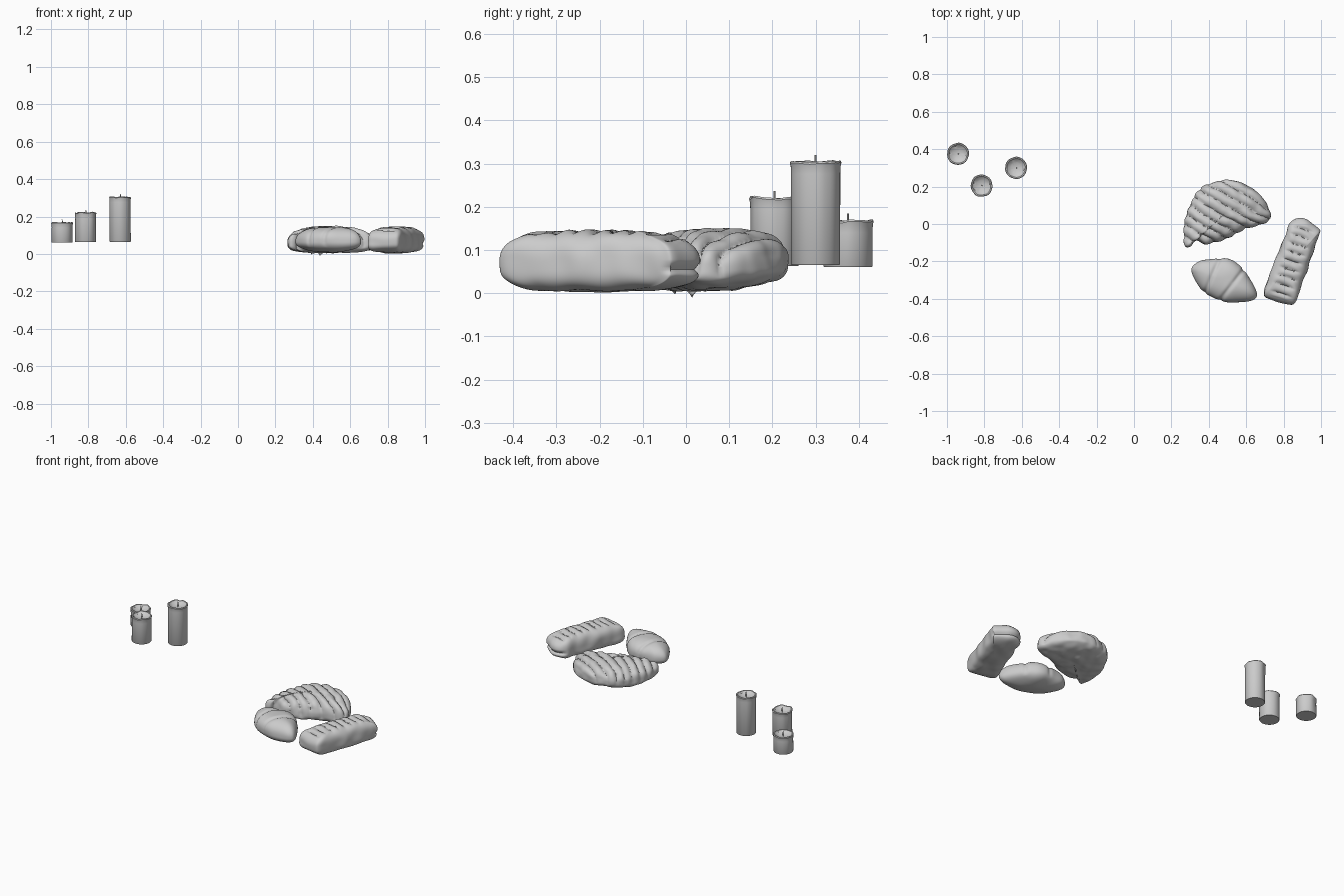
import bpy, bmesh, math
from mathutils import Vector, noise

if "Cube" in bpy.data.objects:
    bpy.data.objects.remove(bpy.data.objects["Cube"])


def finish(name, bm, angle=40):
    bmesh.ops.recalc_face_normals(bm, faces=bm.faces)
    me = bpy.data.meshes.new(name)
    bm.to_mesh(me)
    bm.free()
    ob = bpy.data.objects.new(name, me)
    bpy.context.collection.objects.link(ob)
    bpy.ops.object.select_all(action='DESELECT')
    ob.select_set(True)
    bpy.context.view_layer.objects.active = ob
    bpy.ops.object.shade_smooth_by_angle(angle=math.radians(angle))
    return ob


def bridge(bm, rings):
    for a, b in zip(rings, rings[1:]):
        n = max(len(a), len(b))
        for i in range(n):
            j = (i + 1) % n
            if len(a) == 1:
                bm.faces.new((a[0], b[i], b[j]))
            elif len(b) == 1:
                bm.faces.new((a[i], a[j], b[0]))
            else:
                bm.faces.new((a[i], a[j], b[j], b[i]))


# ---- candles: lathed body with dished top, plus a thin wick
def candle(name, x, y, z0, z1, wick_top, r=0.058, seg=48):
    prof = [(0, z0), (r - 0.003, z0), (r - 0.001, z0 + 0.003), (r - 0.002, z1 - 0.03),
            (r - 0.001, z1 - 0.012), (r + 0.001, z1 - 0.004), (r - 0.002, z1),
            (r - 0.008, z1 - 0.001), (r - 0.014, z1 - 0.009), (0.034, z1 - 0.014),
            (0.027, z1 - 0.019), (0, z1 - 0.02)]
    bm = bmesh.new()
    rings = []
    for k, (rad, z) in enumerate(prof):
        ring = []
        for i in range(1 if rad == 0 else seg):
            a = 2 * math.pi * i / seg
            c, s = math.cos(a), math.sin(a)
            w = noise.noise(Vector((c * 2.2 + x * 9, s * 2.2, y * 7)))
            dz = 0.005 * w - 0.001 if 4 <= k <= 8 else 0
            dr = 0.003 * w if 3 <= k <= 10 else 0
            if rad == 0:
                dz = dr = 0
            ring.append(bm.verts.new((x + (rad + dr) * c, y + (rad + dr) * s, z + dz)))
        rings.append(ring)
    bridge(bm, rings)
    finish(name, bm)
    bm = bmesh.new()
    rings = []
    zb = z1 - 0.022
    for t in (0, 0.35, 0.7, 1):
        ox = 0.003 * math.sin(t * 3)
        rings.append([bm.verts.new((x + ox + 0.0022 * math.cos(i * math.pi / 4),
                                    y + 0.0022 * math.sin(i * math.pi / 4),
                                    zb + t * (wick_top - zb))) for i in range(8)])
    bridge(bm, rings)
    bm.faces.new(rings[-1])
    bm.faces.new(rings[0])
    finish(name + "_wick", bm)


candle("short_candle", -0.941, 0.375, 0.06, 0.17, 0.184)
candle("medium_candle", -0.815, 0.205, 0.063, 0.223, 0.236)
candle("tall_candle", -0.63, 0.30, 0.065, 0.306, 0.32)


# ---- pastries: smooth closed outline inflated above and below its widest ring
def smooth_outline(pts, n):
    out, m = [], len(pts)
    for i in range(n):
        u = i * m / n
        k, t = int(u), u - int(u)
        a, b, c, d = (Vector(pts[(k + o) % m]) for o in (-1, 0, 1, 2))
        out.append(0.5 * (2 * b + (c - a) * t + (2 * a - 5 * b + 4 * c - d) * t * t
                          + (3 * b - a - 3 * c + d) * t ** 3))
    return out


def pastry(name, pts, centre, z_bot, z_mid, z_top, n_top, n_bot, detail, bend=None,
           seg=176, rows=44):
    c = Vector(centre)
    outline = smooth_outline(pts, seg)
    bm = bmesh.new()
    rings = []
    for k in range(-rows, rows + 1):
        u = k / rows
        t = math.cos(u * math.pi / 2) if abs(u) < 1 else 0
        n = n_top if u > 0 else n_bot
        h = max(0, 1 - t ** n) ** (1 / n)
        z = z_mid + h * ((z_top - z_mid) if u > 0 else (z_bot - z_mid))
        ring = []
        for p in (outline if t > 0 else [c]):
            q = c + (p - c) * t
            ring.append(bm.verts.new((q.x, q.y, z + (bend(q.x, q.y) if bend else 0))))
        rings.append(ring)
    bridge(bm, rings)
    bmesh.ops.recalc_face_normals(bm, faces=bm.faces)
    bm.normal_update()
    moves = [(v, v.normal * detail(v.co, v.normal)) for v in bm.verts]
    for v, d in moves:
        v.co += d
    finish(name, bm, 60)


def lumps(p, scale, amount):
    return noise.noise(p * scale) * amount


# half-moon turnover with diagonal overlapping ridges
def turnover_detail(p, n):
    q = 0.52 * p.x + 0.86 * p.y + lumps(p, 9, 0.009)
    ridge = abs(math.sin(math.pi * (q - 0.03) / 0.052)) ** 0.5 - 0.95
    side = min(1, max(0, n.z + 0.55))
    return 0.019 * ridge * side + lumps(p, 22, 0.005)


pastry("slashed_turnover",
       [(0.272, -0.115), (0.265, -0.03), (0.285, 0.07), (0.345, 0.18), (0.43, 0.224),
        (0.50, 0.238), (0.59, 0.216), (0.66, 0.17), (0.71, 0.107), (0.732, 0.035),
        (0.68, -0.005), (0.59, -0.03), (0.483, -0.085), (0.39, -0.108), (0.334, -0.092),
        (0.30, -0.118)],
       (0.48, 0.05), 0.006, 0.06, 0.148, 2.4, 3.5, turnover_detail,
       lambda x, y: 0.015 * max(0, (y - 0.08) / 0.15))


# croissant with a broad centre wrap stepping down to the tips
def croissant_detail(p, n):
    s = (p.x - 0.487) * 0.85 - (p.y + 0.30) * 0.53
    w = (p.x - 0.487) * 0.53 + (p.y + 0.30) * 0.85
    d = 0
    for edge in (-0.075 - 0.15 * w, 0.045 + 0.1 * w):
        d -= 0.007 * math.exp(-((s - edge) / 0.012) ** 2)
    return d * min(1, max(0, n.z + 0.7)) + lumps(p, 11, 0.005)


pastry("croissant",
       [(0.305, -0.24), (0.35, -0.198), (0.414, -0.187), (0.5, -0.182), (0.563, -0.22),
        (0.617, -0.294), (0.658, -0.37), (0.638, -0.406), (0.563, -0.42),
        (0.483, -0.415), (0.39, -0.375), (0.334, -0.318)],
       (0.487, -0.30), 0.01, 0.068, 0.147, 2.3, 2.4, croissant_detail)


# long pastry with a row of short cross cuts and a folded far end
AXIS = Vector((math.cos(math.radians(71)), math.sin(math.radians(71))))


def loaf_detail(p, n):
    s = (p.x - 0.848) * AXIS.x + (p.y + 0.2) * AXIS.y
    w = (p.x - 0.848) * AXIS.y - (p.y + 0.2) * AXIS.x
    d = lumps(p, 14, 0.007)
    if abs(s) < 0.205 and n.z > 0:
        cut = abs(math.sin(math.pi * (s + lumps(p, 15, 0.004)) / 0.046)) ** 0.5 - 0.9
        d += 0.017 * cut * math.exp(-(w / 0.05) ** 4)
    fold = math.exp(-((p.z - 0.055) / 0.009) ** 2)
    if s > 0.18:
        d -= 0.014 * fold * min(1, (s - 0.18) / 0.03)
    return d


pastry("long_cut_pastry",
       [(0.835, 0.005), (0.87, 0.032), (0.927, 0.022), (0.992, -0.025), (0.988, -0.06),
        (0.955, -0.16), (0.92, -0.26), (0.885, -0.36), (0.863, -0.42), (0.83, -0.432),
        (0.765, -0.415), (0.705, -0.395), (0.697, -0.36), (0.73, -0.26), (0.77, -0.16),
        (0.805, -0.07)],
       (0.848, -0.2), 0.004, 0.062, 0.145, 3.0, 3.2, loaf_detail)
